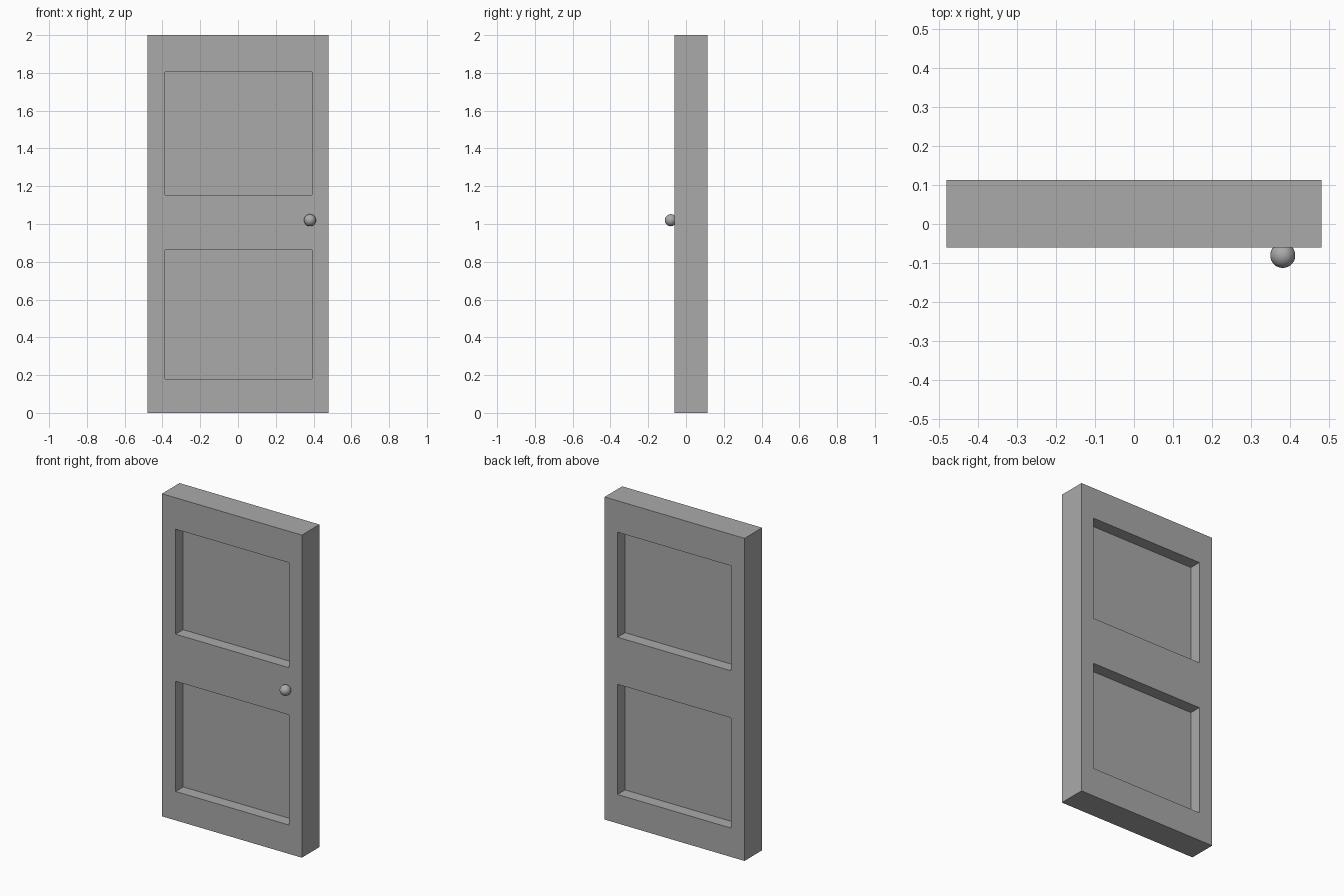
import bpy, bmesh
from mathutils import Vector

cube = bpy.data.objects.get("Cube")
if cube:
    bpy.data.objects.remove(cube, do_unlink=True)

# One plain grey for the whole door
grey = bpy.data.materials.new("plain_grey")
grey.use_nodes = True
colour = (0.4, 0.4, 0.4, 1)
grey.diffuse_color = colour
grey.node_tree.nodes["Principled BSDF"].inputs["Base Color"].default_value = colour

HALF_W, FRONT, BACK, HEIGHT = 0.48, -0.06, 0.1125, 2.0
PANEL_X = (-0.386, 0.391)
PANELS_Z = ((0.179, 0.862), (1.154, 1.805))
DEPTH = 0.074


def add_object(name, bm):
    mesh = bpy.data.meshes.new(name)
    bm.to_mesh(mesh)
    bm.free()
    obj = bpy.data.objects.new(name, mesh)
    bpy.context.collection.objects.link(obj)
    mesh.materials.append(grey)
    return obj


def cut(bm, point, normal):
    geom = bm.verts[:] + bm.edges[:] + bm.faces[:]
    bmesh.ops.bisect_plane(bm, geom=geom, plane_co=point, plane_no=normal)


def is_panel(face):
    c = face.calc_center_median()
    return (abs(face.normal.y) > 0.9 and PANEL_X[0] < c.x < PANEL_X[1]
            and any(low < c.z < high for low, high in PANELS_Z))


# Door slab, scored along the panel borders
bm = bmesh.new()
bmesh.ops.create_cube(bm, size=1)
bmesh.ops.scale(bm, vec=(2 * HALF_W, BACK - FRONT, HEIGHT), verts=bm.verts)
bmesh.ops.translate(bm, vec=(0, (FRONT + BACK) / 2, HEIGHT / 2), verts=bm.verts)
for x in PANEL_X:
    cut(bm, (x, 0, 0), (1, 0, 0))
for pair in PANELS_Z:
    for z in pair:
        cut(bm, (0, 0, z), (0, 0, 1))

# Two panels sunk into each side
bm.normal_update()
for face in [f for f in bm.faces if is_panel(f)]:
    inward = Vector((0, -DEPTH if face.normal.y > 0 else DEPTH, 0))
    sunk = bmesh.ops.extrude_discrete_faces(bm, faces=[face])["faces"]
    bmesh.ops.translate(bm, vec=inward, verts=sunk[0].verts)
bmesh.ops.recalc_face_normals(bm, faces=bm.faces)
add_object("door_slab", bm)

# Round knob on the front
bm = bmesh.new()
bmesh.ops.create_uvsphere(bm, u_segments=32, v_segments=16, radius=0.032)
for face in bm.faces:
    face.smooth = True
knob = add_object("door_knob", bm)
knob.location = (0.381, -0.0805, 1.02)
